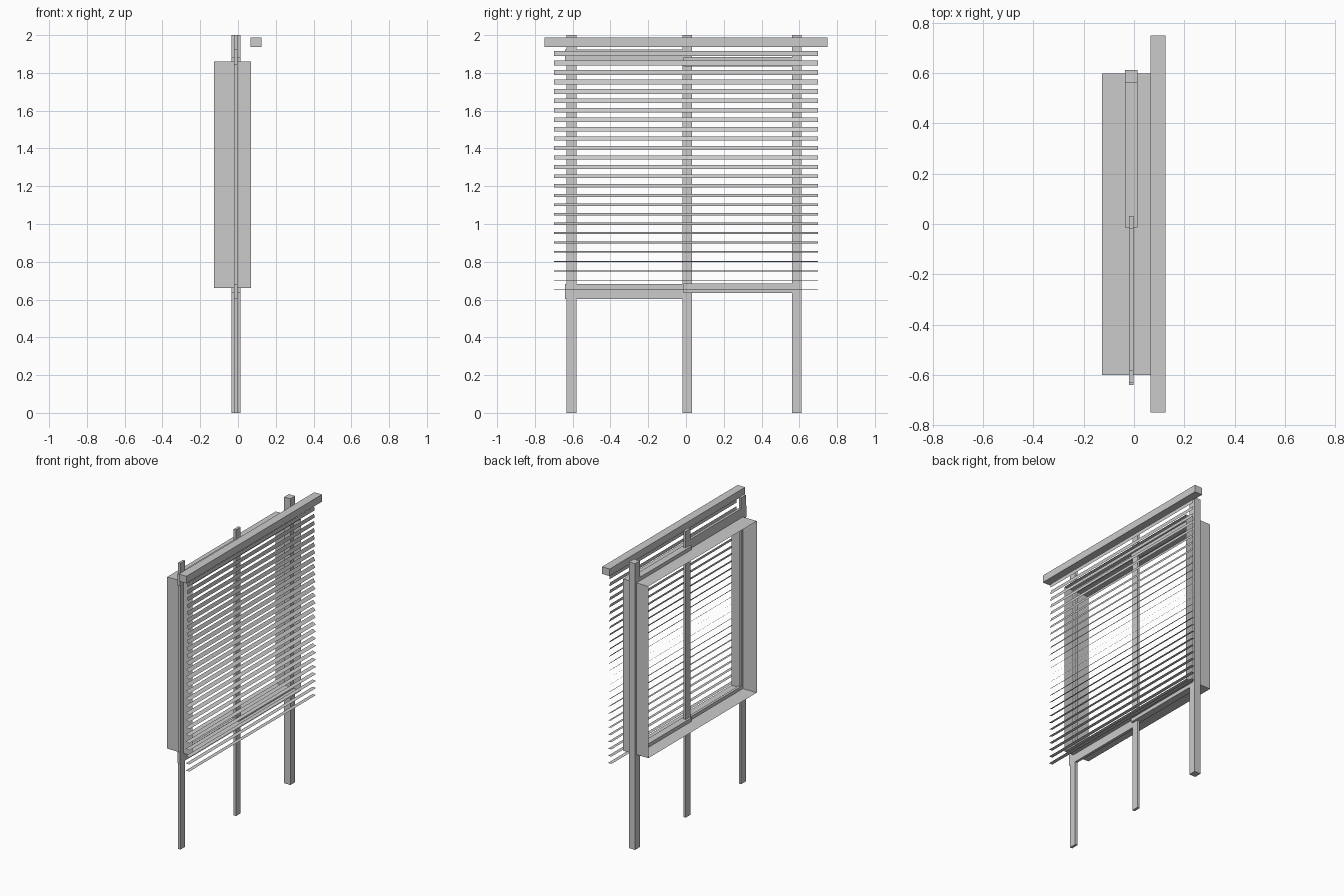
import bpy, bmesh, math
from mathutils import Matrix

if "Cube" in bpy.data.objects:
    bpy.data.objects.remove(bpy.data.objects["Cube"])


def make(name, bm):
    me = bpy.data.meshes.new(name)
    bm.to_mesh(me)
    bm.free()
    ob = bpy.data.objects.new(name, me)
    bpy.context.collection.objects.link(ob)
    return ob


def box(name, x, y, z):
    """Box from (min, max) ranges on each axis."""
    bm = bmesh.new()
    bmesh.ops.create_cube(bm, size=1)
    for v in bm.verts:
        for i, (lo, hi) in enumerate((x, y, z)):
            v.co[i] = lo if v.co[i] < 0 else hi
    return make(name, bm)


THIN = (-0.02, -0.002)
THICK = (-0.035, 0.013)

# Three upright posts
box("front_post", THIN, (-0.632, -0.58), (0, 2))
box("middle_post", THIN, (-0.019, 0.032), (0, 2))
box("back_post", THICK, (0.56, 0.612), (0, 2))

# Rails joining the posts, above and below the window
for label, z_tall, z_short in (("lower", 0.603, 0.635), ("upper", 1.845, 1.835)):
    box(label + "_front_rail", THIN, (-0.64, -0.013), (z_tall, z_tall + 0.08))
    box(label + "_back_rail", THICK, (-0.013, 0.566), (z_short, z_short + 0.05))

# Thin window lining, open towards both sides in x
bm = bmesh.new()
corners = [(-0.6, 0.66), (0.597, 0.66), (0.597, 1.86), (-0.6, 1.86)]
left = [bm.verts.new((-0.127, y, z)) for y, z in corners]
right = [bm.verts.new((0.07, y, z)) for y, z in corners]
for i in range(4):
    j = (i + 1) % 4
    bm.faces.new((left[i], left[j], right[j], right[i]))
bmesh.ops.recalc_face_normals(bm, faces=bm.faces)
make("window_lining", bm)

# Blind head rail
box("blind_head_rail", (0.066, 0.125), (-0.748, 0.748), (1.938, 1.988))

# Blind slats, turning from flat at the bottom to upright at the top
COUNT = 27
for i in range(COUNT):
    t = i / (COUNT - 1)
    bm = bmesh.new()
    bmesh.ops.create_grid(bm, x_segments=1, y_segments=1, size=0.5)
    m = (Matrix.Translation((0.1, 0, 0.602 + 1.3 * t))
         @ Matrix.Rotation(math.radians(86 * t), 4, 'Y')
         @ Matrix.Diagonal((0.027, 1.4, 1, 1)))
    bmesh.ops.transform(bm, matrix=m, verts=bm.verts)
    make(f"blind_slat_{i + 1}", bm)
